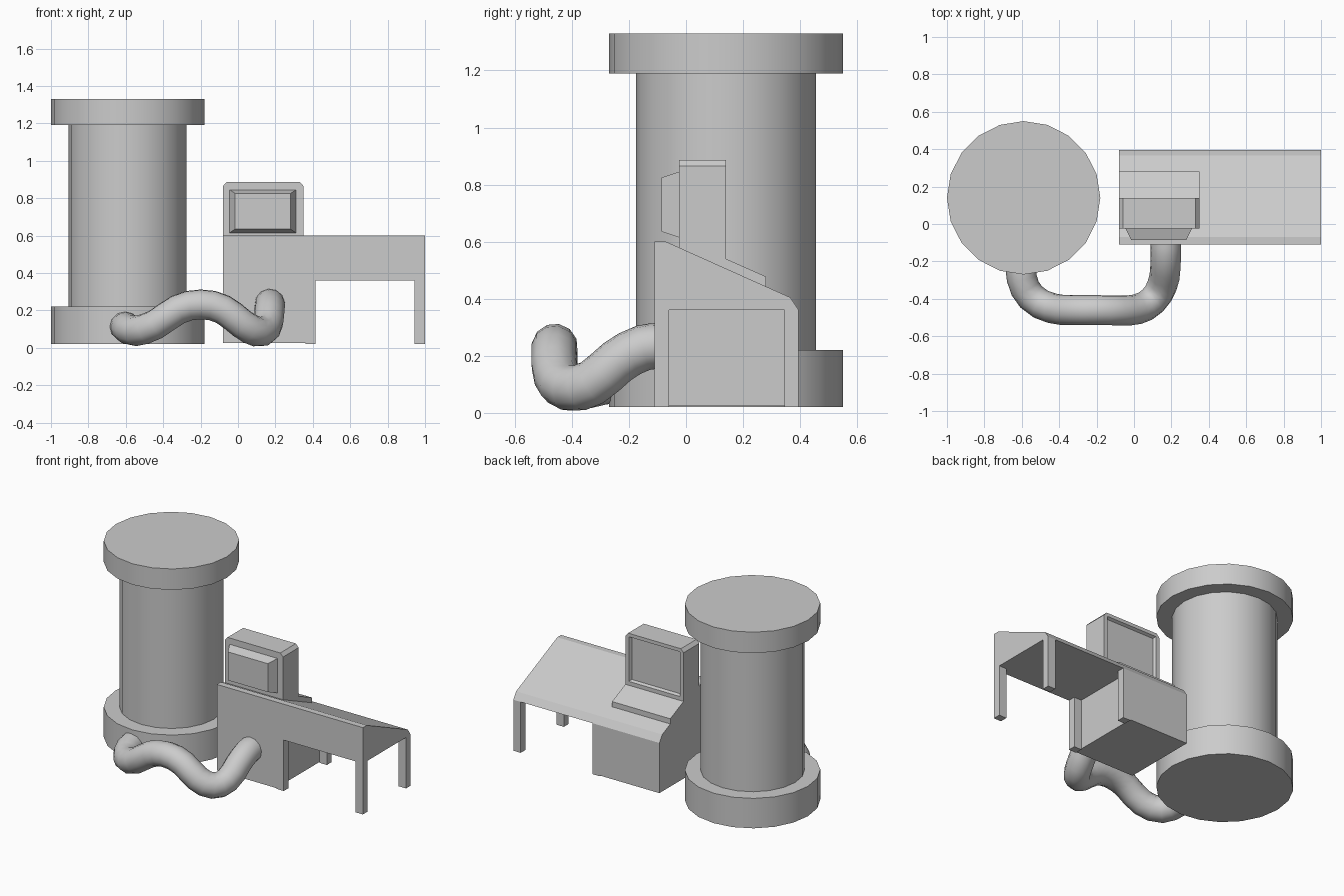
import bpy, bmesh
from mathutils import Vector

if "Cube" in bpy.data.objects:
    bpy.data.objects.remove(bpy.data.objects["Cube"])


def finish(name, bm):
    bmesh.ops.recalc_face_normals(bm, faces=bm.faces[:])
    me = bpy.data.meshes.new(name)
    bm.to_mesh(me)
    bm.free()
    ob = bpy.data.objects.new(name, me)
    bpy.context.collection.objects.link(ob)
    return ob


def loft(name, a, b):
    """Closed solid between two matching outlines."""
    bm = bmesh.new()
    va, vb = [bm.verts.new(p) for p in a], [bm.verts.new(p) for p in b]
    bm.faces.new(va)
    bm.faces.new(vb)
    n = len(a)
    for i in range(n):
        j = (i + 1) % n
        bm.faces.new((va[i], va[j], vb[j], vb[i]))
    return finish(name, bm)


def extrude_x(name, yz, x0, x1):
    return loft(name, [(x0, y, z) for y, z in yz], [(x1, y, z) for y, z in yz])


def rect(x0, x1, z0, z1, y):
    return [(x0, y, z0), (x1, y, z0), (x1, y, z1), (x0, y, z1)]


def box(name, x0, x1, y0, y1, z0, z1):
    return loft(name, rect(x0, x1, z0, z1, y0), rect(x0, x1, z0, z1, y1))


# Tank: one stepped 20-sided column with base and top rims
bpy.ops.mesh.primitive_cylinder_add(vertices=20, radius=0.41, depth=0.2,
                                    location=(-0.59, 0.14, 0.12))
tank = bpy.context.object
tank.name = "tank"
bm = bmesh.new()
bm.from_mesh(tank.data)


def grow(radius_scale, dz):
    """Extrude the top face inward/outward, then upward."""
    top = max(bm.faces, key=lambda f: f.calc_center_median().z)
    for scale, rise in ((radius_scale, 0), (1, dz)):
        new = bmesh.ops.extrude_discrete_faces(bm, faces=[top])["faces"]
        top = new[0]
        for v in top.verts:
            v.co = Vector((v.co.x * scale, v.co.y * scale, v.co.z + rise))
        bm.normal_update()


def top_face():
    return max(bm.faces, key=lambda f: f.calc_center_median().z)


grow(0.315 / 0.41, 0.97)
grow(0.41 / 0.315, 0.14)
bm.to_mesh(tank.data)
bm.free()
bpy.ops.object.shade_smooth_by_angle(angle=0.5)

# Desk: sloped top, pedestal and four legs
extrude_x("desk_top", [(-0.11, 0.36), (-0.11, 0.6), (-0.07, 0.6),
                       (0.365, 0.405), (0.395, 0.36)], -0.08, 1.0)
box("desk_pedestal", -0.08, 0.36, -0.11, 0.395, 0.025, 0.36)
for xn, x in (("inner", 0.36), ("outer", 0.945)):
    for yn, y in (("front", -0.11), ("back", 0.345)):
        box(f"{xn}_{yn}_leg", x, x + 0.055, y, y + 0.05, 0.02, 0.36)

# Monitor housing with clipped top corners and a recessed screen
shape = [(-0.08, 0.45), (0.35, 0.45), (0.35, 0.865), (0.33, 0.887),
         (-0.06, 0.887), (-0.08, 0.865)]
monitor = loft("monitor", [(x, -0.025, z) for x, z in shape],
               [(x, 0.14, z) for x, z in shape])
cutter = loft("screen_cutter", rect(-0.045, 0.315, 0.575, 0.855, 0.122),
              rect(-0.055, 0.325, 0.565, 0.865, 0.142))
cutter.hide_render = True
cutter.hide_viewport = True
cut = monitor.modifiers.new("screen", "BOOLEAN")
cut.object = cutter
cut.solver = "EXACT"

# Tapered tube housing behind the screen
loft("monitor_rear", rect(-0.045, 0.31, 0.615, 0.845, -0.025),
     rect(-0.015, 0.28, 0.635, 0.825, -0.085))

# Keyboard ledge
extrude_x("keyboard", [(0.13, 0.45), (0.13, 0.544), (0.14, 0.54),
                       (0.28, 0.478), (0.28, 0.42)], -0.08, 0.35)

# Hose from the tank base to the desk front
path = [(-0.605, -0.2, 0.115), (-0.60, -0.29, 0.11), (-0.55, -0.39, 0.09),
        (-0.44, -0.45, 0.125), (-0.32, -0.46, 0.205), (-0.2, -0.46, 0.232),
        (-0.08, -0.462, 0.205), (0.02, -0.455, 0.13), (0.1, -0.41, 0.087),
        (0.15, -0.33, 0.105), (0.167, -0.24, 0.18), (0.17, -0.15, 0.228),
        (0.17, -0.09, 0.235)]
cu = bpy.data.curves.new("hose", "CURVE")
cu.dimensions = "3D"
cu.bevel_depth = 0.081
cu.bevel_resolution = 4
cu.resolution_u = 2
cu.use_fill_caps = True
sp = cu.splines.new("BEZIER")
sp.bezier_points.add(len(path) - 1)
for bp, co in zip(sp.bezier_points, path):
    bp.co = co
    bp.handle_left_type = bp.handle_right_type = "AUTO"
bpy.context.collection.objects.link(bpy.data.objects.new("hose", cu))
